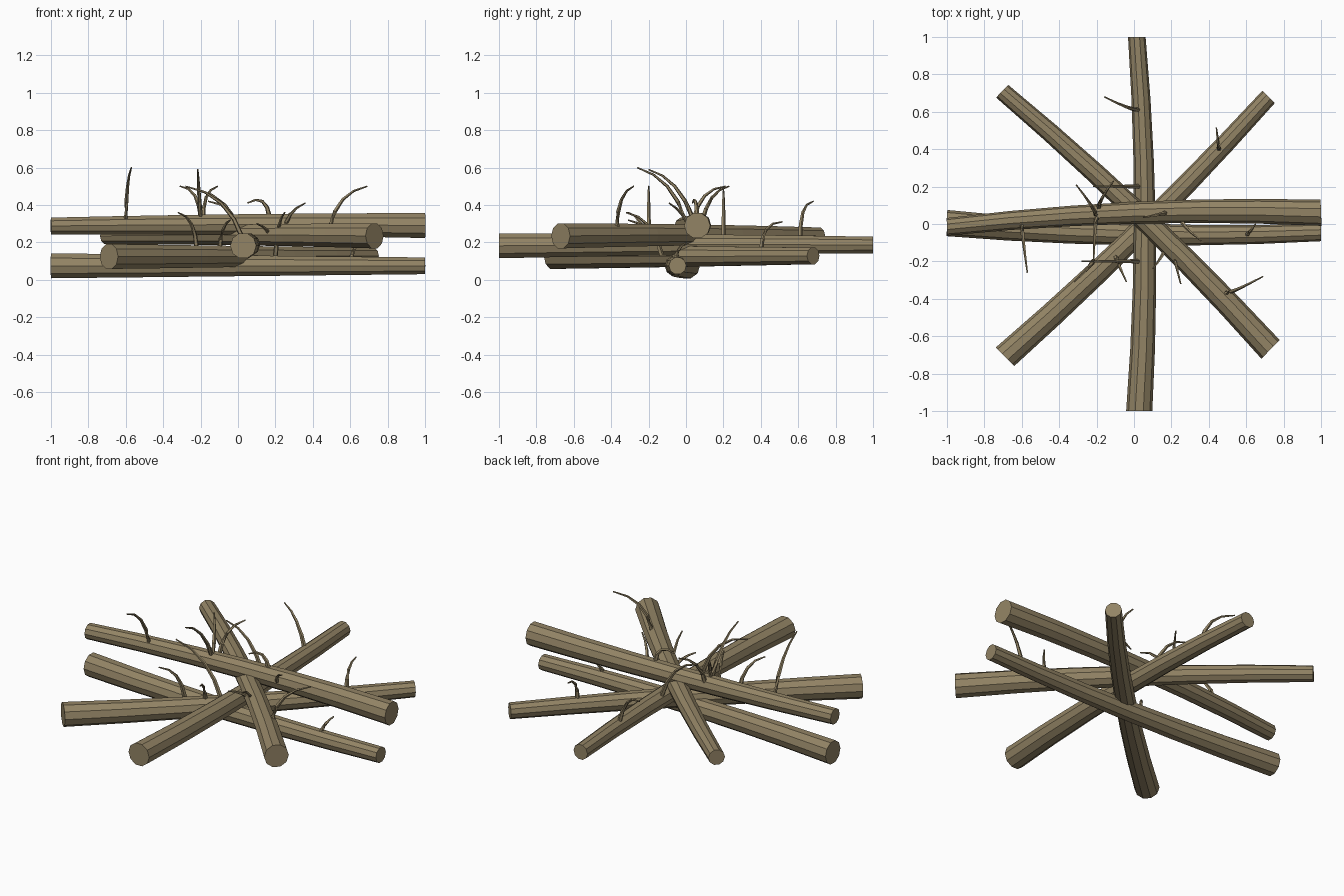
import bpy, bmesh, math
from mathutils import Vector

cube = bpy.data.objects.get("Cube")
if cube:
    bpy.data.objects.remove(cube, do_unlink=True)

bark = bpy.data.materials.new("weathered_bark")
bark.use_nodes = True
color = (0.29, 0.23, 0.13, 1)
bark.diffuse_color = color
bsdf = next(n for n in bark.node_tree.nodes if n.type == 'BSDF_PRINCIPLED')
bsdf.inputs["Base Color"].default_value = color
bsdf.inputs["Roughness"].default_value = 0.9


def bent_tube(name, start, mid, end, r0, r1, sides, rings):
    """Tapered, capped tube along a parabola through three points."""
    a, m, b = Vector(start), Vector(mid), Vector(end)
    ctrl = 2 * m - (a + b) / 2
    bm = bmesh.new()
    loops = []
    for i in range(rings + 1):
        t = i / rings
        p = a * (1 - t) ** 2 + ctrl * 2 * t * (1 - t) + b * t * t
        # end cuts stay square to the overall direction
        d = b - a if sides > 6 else (ctrl - a) * (1 - t) + (b - ctrl) * t
        d.normalize()
        ref = Vector((0, 0, 1)) if abs(d.z) < 0.9 else Vector((1, 0, 0))
        u = d.cross(ref).normalized()
        v = u.cross(d)
        r = r0 + (r1 - r0) * t
        loops.append([bm.verts.new(p + r * (u * math.cos(k * math.tau / sides)
                                            + v * math.sin(k * math.tau / sides)))
                      for k in range(sides)])
    for lo, hi in zip(loops, loops[1:]):
        for k in range(sides):
            n = (k + 1) % sides
            bm.faces.new((lo[k], lo[n], hi[n], hi[k]))
    bm.faces.new(loops[0][::-1])
    bm.faces.new(loops[-1])
    bmesh.ops.recalc_face_normals(bm, faces=bm.faces)
    mesh = bpy.data.meshes.new(name)
    bm.to_mesh(mesh)
    bm.free()
    mesh.materials.append(bark)
    obj = bpy.data.objects.new(name, mesh)
    bpy.context.collection.objects.link(obj)
    return obj


# Logs, each from its thick end to its thin end
THICK, THIN = 0.07, 0.047
logs = {
    "bottom_log": ((-1, .005, .075), (0, -.055, .075), (1, -.045, .075)),
    "lower_diagonal_log": ((-.69, -.71, .125), (.035, -.035, .125), (.72, .68, .128)),
    "middle_log": ((.028, -1, .182), (.058, 0, .188), (.015, 1, .186)),
    "upper_diagonal_log": ((.73, -.67, .235), (.04, .04, .24), (-.705, .71, .235)),
    "top_log": ((1, .06, .29), (0, .06, .295), (-1, -.015, .288)),
}
for name, (a, m, b) in logs.items():
    bent_tube(name, a, m, b, THICK, THIN, 10, 6)

# Twigs, each from its base on a log to its tip
twigs = [
    ((-.6, 0, .31), (-.59, -.1, .5), (-.57, -.26, .6)),
    ((.49, -.37, .28), (.56, -.345, .43), (.69, -.28, .5)),
    ((.455, .4, .15), (.45, .43, .27), (.44, .515, .31)),
    ((.03, .61, .2), (-.04, .625, .36), (-.16, .68, .42)),
    ((.03, .2, .21), (-.07, .2, .4), (-.22, .2, .48)),
    ((-.2, .04, .32), (-.23, .1, .45), (-.31, .21, .5)),
    ((.03, -.2, .21), (-.09, -.2, .41), (-.28, -.2, .5)),
    ((-.2, .04, .32), (-.21, -.06, .5), (-.215, -.2, .59)),
    ((-.22, -.2, .16), (-.25, -.24, .3), (-.32, -.31, .36)),
    ((-.1, -.17, .15), (-.08, -.22, .27), (-.04, -.31, .32)),
    ((.17, .06, .33), (.13, .05, .42), (.05, .035, .41)),
    ((.25, .03, .26), (.28, -.02, .35), (.36, -.09, .41)),
    ((.2, -.13, .13), (.22, -.2, .29), (.25, -.32, .36)),
    ((.6, -.06, .1), (.62, -.04, .16), (.65, 0, .2)),
    ((.19, -.09, .2), (.15, -.17, .27), (.1, -.24, .3)),
    ((-.19, .08, .3), (-.17, .14, .44), (-.11, .23, .5)),
]
for i, (a, m, b) in enumerate(twigs, 1):
    bent_tube(f"twig_{i}", a, m, b, 0.014, 0.004, 5, 4)
